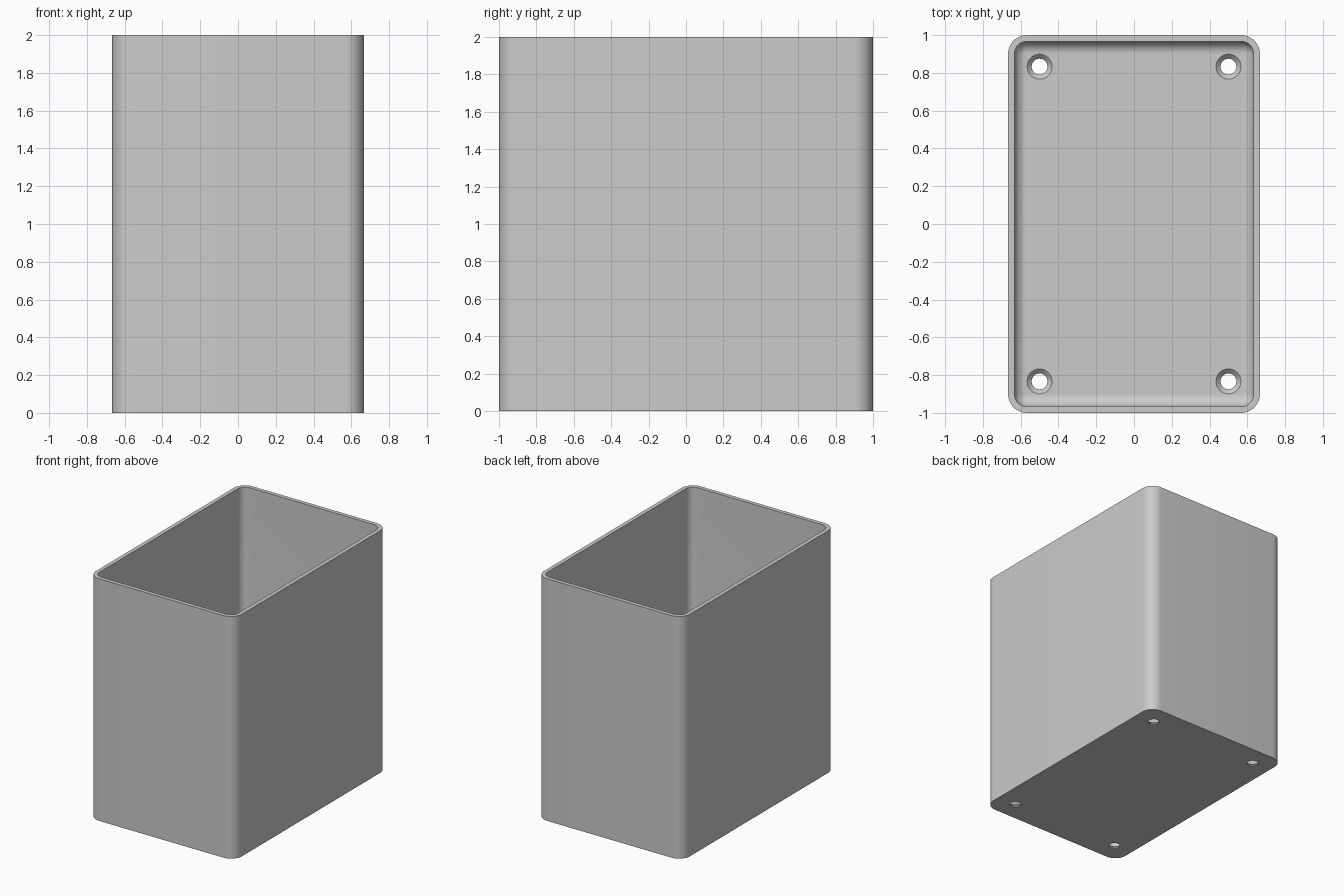
import bpy, bmesh, math
from mathutils import Vector

HALF_X, HALF_Y, HEIGHT = 2 / 3, 1.0, 2.0
CORNER, WALL, FILLET = 0.1, 1 / 30, 0.064
ARC = 12

cube = bpy.data.objects.get("Cube")
if cube:
    bpy.data.objects.remove(cube, do_unlink=True)

grey = bpy.data.materials.new("plain grey")
grey.use_nodes = True
colour = (0.6, 0.6, 0.6, 1)
grey.diffuse_color = colour
grey.node_tree.nodes["Principled BSDF"].inputs["Base Color"].default_value = colour


def make_object(name, bm):
    bmesh.ops.recalc_face_normals(bm, faces=bm.faces)
    mesh = bpy.data.meshes.new(name)
    bm.to_mesh(mesh)
    bm.free()
    mesh.materials.append(grey)
    obj = bpy.data.objects.new(name, mesh)
    bpy.context.collection.objects.link(obj)
    return obj


def rounded_ring(bm, inset, z):
    """Rounded rectangle, moved inward from the outer wall by inset."""
    ring = []
    for corner, (sx, sy) in enumerate([(1, 1), (-1, 1), (-1, -1), (1, -1)]):
        for i in range(ARC + 1):
            a = (corner + i / ARC) * math.pi / 2
            x = sx * (HALF_X - CORNER) + (CORNER - inset) * math.cos(a)
            y = sy * (HALF_Y - CORNER) + (CORNER - inset) * math.sin(a)
            ring.append(bm.verts.new((x, y, z)))
    return ring


def round_ring(bm, x, y, radius, z, sides=48):
    return [bm.verts.new(Vector((x, y, z)) + radius * Vector((math.cos(a), math.sin(a), 0)))
            for a in (math.tau * i / sides for i in range(sides))]


def skin(bm, rings):
    """Bridge successive rings and cap both ends."""
    for a, b in zip(rings, rings[1:]):
        for i in range(len(a)):
            j = (i + 1) % len(a)
            bm.faces.new((a[i], a[j], b[j], b[i]))
    bm.faces.new(rings[0])
    bm.faces.new(rings[-1])


# Open box: outer wall, rim, inner wall, filleted floor
bm = bmesh.new()
profile = [(0, 0), (0, HEIGHT), (WALL, HEIGHT)]
for i in range(9):
    t = i / 8 * math.pi / 2
    profile.append((WALL + FILLET * (1 - math.cos(t)),
                    WALL + FILLET * (1 - math.sin(t))))
skin(bm, [rounded_ring(bm, inset, z) for inset, z in profile])
box = make_object("open_box", bm)

# Countersunk screw holes through the floor
bm = bmesh.new()
R_HOLE, R_SINK = 0.042, 0.066
for sx in (-1, 1):
    for sy in (-1, 1):
        steps = [(R_HOLE, -0.05), (R_HOLE, WALL - (R_SINK - R_HOLE)),
                 (R_SINK, WALL), (R_SINK, WALL + 0.03)]
        skin(bm, [round_ring(bm, sx * 0.5, sy * 0.833, r, z) for r, z in steps])
cutter = make_object("screw_hole_cutter", bm)
cutter.hide_render = True

cut = box.modifiers.new("screw_holes", "BOOLEAN")
cut.operation = "DIFFERENCE"
cut.solver = "EXACT"
cut.object = cutter
bpy.ops.object.select_all(action="DESELECT")
box.select_set(True)
bpy.context.view_layer.objects.active = box
bpy.ops.object.modifier_apply(modifier=cut.name)
bpy.data.objects.remove(cutter, do_unlink=True)
bpy.ops.object.shade_smooth_by_angle(angle=math.radians(30))
